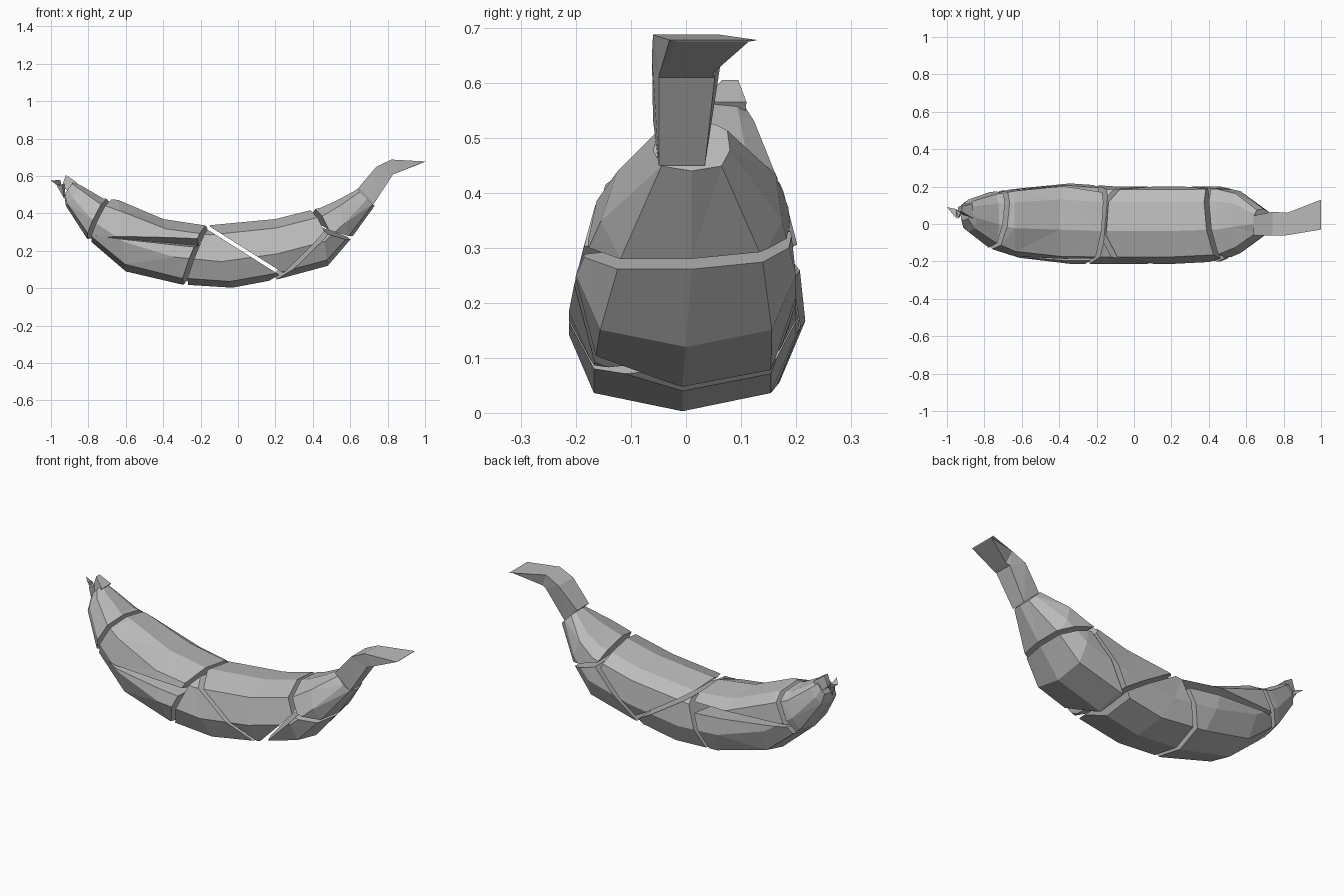
import bpy, bmesh
from mathutils import Vector

cube = bpy.data.objects.get("Cube")
if cube:
    bpy.data.objects.remove(cube, do_unlink=True)

grey = bpy.data.materials.new("plain_grey")
grey.use_nodes = True
grey.diffuse_color = (0.5, 0.5, 0.5, 1)
grey.node_tree.nodes["Principled BSDF"].inputs["Base Color"].default_value = (0.5, 0.5, 0.5, 1)


def loft(section, rings):
    """Ring: top x, top z, bottom x, bottom z, lowest y, highest y."""
    bm = bmesh.new()
    loops = []
    for tx, tz, bx, bz, y0, y1 in rings:
        mid, half = (y0 + y1) / 2, (y1 - y0) / 2
        loops.append([bm.verts.new((bx + (tx - bx) * t, mid + half * s, bz + (tz - bz) * t))
                      for s, t in section])
    n = len(section)
    for a, b in zip(loops, loops[1:]):
        for i in range(n):
            j = (i + 1) % n
            bm.faces.new((a[i], a[j], b[j], b[i]))
    bm.faces.new(loops[0])
    bm.faces.new(loops[-1])
    bmesh.ops.recalc_face_normals(bm, faces=bm.faces)
    return bm


def finish(name, bm):
    bmesh.ops.triangulate(bm, faces=[f for f in bm.faces if len(f.verts) == 4])
    bmesh.ops.recalc_face_normals(bm, faces=bm.faces)
    mesh = bpy.data.meshes.new(name)
    bm.to_mesh(mesh)
    bm.free()
    mesh.materials.append(grey)
    obj = bpy.data.objects.new(name, mesh)
    bpy.context.collection.objects.link(obj)


def keep(bm, crack, side):
    """Keep one side of a crack plane, and cap the cut."""
    x0, z0, x1, z1, tilt, gap = crack
    normal = Vector((z1 - z0, 0, x0 - x1)).normalized()
    normal.y = -tilt
    normal = normal.normalized() * side
    origin = Vector((x0, -.2, z0)) + normal * gap
    bmesh.ops.bisect_plane(bm, geom=bm.verts[:] + bm.edges[:] + bm.faces[:],
                           plane_co=origin, plane_no=normal, clear_inner=True)
    open_edges = [e for e in bm.edges if e.is_boundary]
    if open_edges:
        bmesh.ops.holes_fill(bm, edges=open_edges, sides=0)


# Fruit body: faceted cross-section swept along the bent shape
body_section = [(0, 0), (.78, .1), (1, .42), (.93, .82), (.6, .95),
                (-.15, 1), (-.82, .85), (-1, .42), (-.78, .1)]
body_rings = [
    (-.88, .57, -.93, .50, .02, .11),
    (-.84, .55, -.92, .44, -.04, .13),
    (-.72, .48, -.81, .27, -.13, .17),
    (-.64, .472, -.6, .09, -.18, .19),
    (-.4, .37, -.3, .02, -.213, .217),
    (-.17, .335, -.03, .003, -.213, .2),
    (.2, .37, .22, .05, -.213, .2),
    (.44, .43, .48, .12, -.2, .2),
    (.53, .47, .6, .26, -.155, .175),
    (.64, .53, .73, .44, -.06, .08),
]

# Crack planes: line at the front running upward or rightward, tilt toward the back, half gap
tip_crack = (-.82, .27, -.72, .48, .15, .012)
upper_front_crack = (-.8, .29, -.23, .27, .25, 0)
upper_back_crack = (-.8, .2, -.23, .18, -.3, 0)
lower_crack = (-.8, .28, -.23, .22, -.06, 0)
middle_crack = (-.3, .02, -.18, .33, .1, .012)
slit = (-.17, .33, .25, .065, 0, .01)
diagonal = (.25, .06, .48, .3, -.18, .012)
cap_crack = (.48, .3, .42, .43, -.13, .013)
shelf = (.48, .3, .6, .26, -.06, .011)

# For each piece: cracks and the side kept (+1 right or below, -1 left or above)
pieces = {
    "tip_cap": [(tip_crack, -1)],
    "left_upper_piece": [(tip_crack, 1), (middle_crack, -1),
                         (upper_front_crack, -1), (upper_back_crack, -1)],
    "left_lower_piece": [(tip_crack, 1), (middle_crack, -1), (lower_crack, 1)],
    "bottom_piece": [(middle_crack, 1), (slit, 1), (diagonal, -1)],
    "middle_upper_piece": [(middle_crack, 1), (slit, -1), (diagonal, -1), (cap_crack, -1)],
    "right_lower_piece": [(diagonal, 1), (shelf, 1)],
    "stem_cap": [(cap_crack, 1), (shelf, -1)],
}
for name, cuts in pieces.items():
    bm = loft(body_section, body_rings)
    for crack, side in cuts:
        keep(bm, crack, side)
    finish(name, bm)

# Stem: four-sided, ending in a thin skewed edge
stem_section = [(-.8, 0), (.8, 0), (1, 1), (-1, 1)]
finish("stem", loft(stem_section, [
    (.64, .532, .725, .45, -.06, .045),
    (.74, .65, .83, .61, -.062, .065),
    (.82, .688, .85, .617, -.06, .06),
    (1, .678, .998, .675, -.03, .13),
]))

# Tip: a blunt chunk with small splinters around it
finish("tip_chunk", loft(stem_section, [
    (-.86, .565, -.9, .51, .03, .11),
    (-.92, .605, -.94, .55, .065, .095),
]))


def splinter(name, *points):
    bm = bmesh.new()
    verts = [bm.verts.new(p) for p in points]
    for skip in range(4):
        bm.faces.new([v for i, v in enumerate(verts) if i != skip])
    finish(name, bm)


splinter("lower_splinter", (-.93, .04, .48), (-.94, .03, .55), (-.97, .07, .55), (-.92, .08, .56))
splinter("outer_splinter", (-1, .09, .575), (-.95, .03, .58), (-.94, .07, .53), (-.95, .08, .56))
